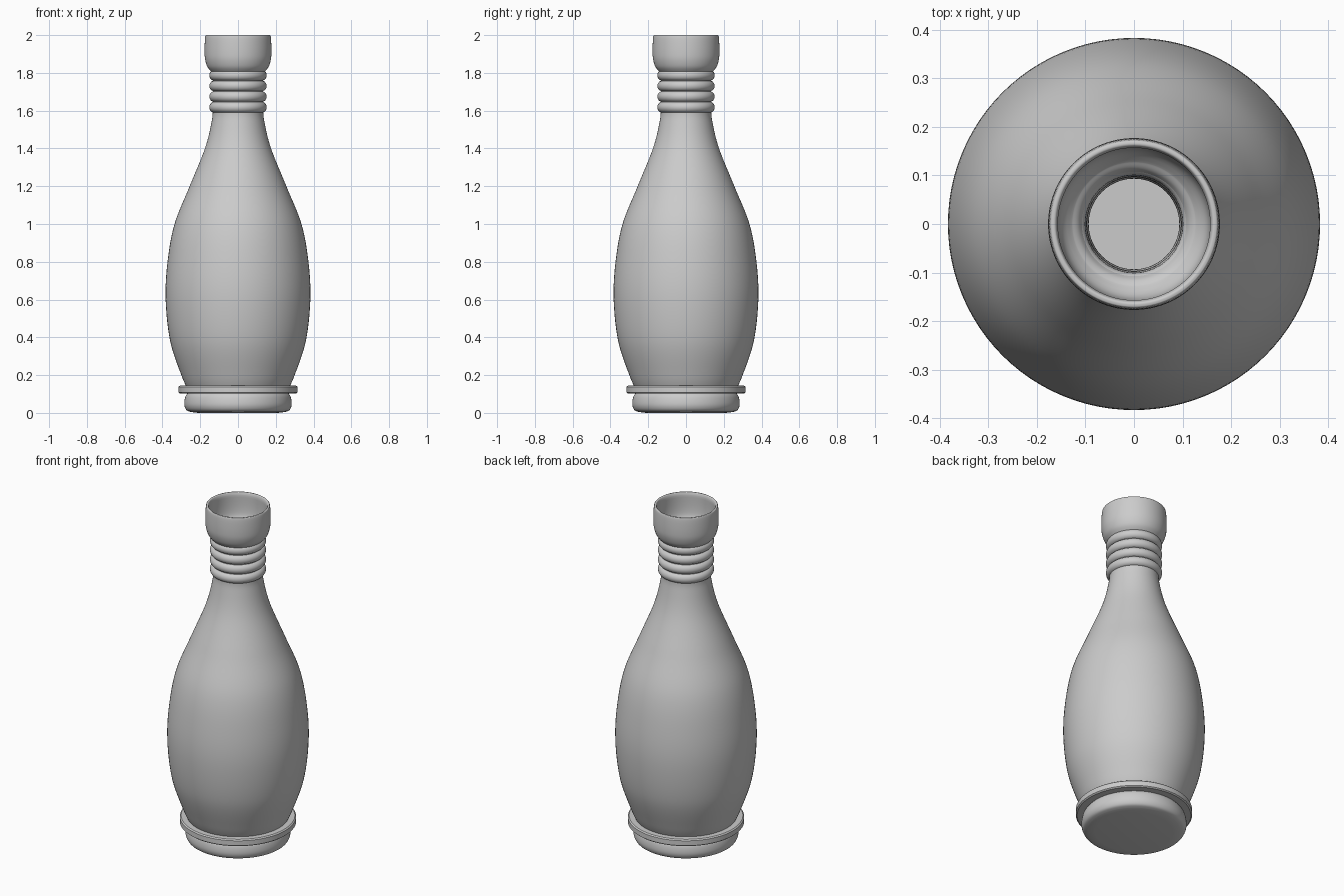
import bpy, math

if "Cube" in bpy.data.objects:
    bpy.data.objects.remove(bpy.data.objects["Cube"])

SEG = 96


def smooth_path(pts, n=8):
    """Catmull-Rom curve through (radius, height) points."""
    p = [pts[0]] + pts + [pts[-1]]
    out = []
    for i in range(1, len(p) - 2):
        a, b, c, d = p[i - 1:i + 3]
        for k in range(n):
            t = k / n
            out.append(tuple(0.5 * (2 * b[j] + (c[j] - a[j]) * t
                       + (2 * a[j] - 5 * b[j] + 4 * c[j] - d[j]) * t * t
                       + (3 * b[j] - a[j] - 3 * c[j] + d[j]) * t ** 3) for j in (0, 1)))
    return out + [pts[-1]]


def lathe(name, profile, closed=False, angle=40):
    """Spin a profile about z; points on the axis become poles."""
    verts, faces, rows = [], [], []
    for r, z in profile:
        n = SEG if r > 1e-6 else 1
        rows.append((len(verts), n))
        for i in range(n):
            a = 2 * math.pi * i / SEG
            verts.append((r * math.cos(a), r * math.sin(a), z))
    pairs = list(zip(rows, rows[1:])) + ([(rows[-1], rows[0])] if closed else [])
    for (s, n), (t, m) in pairs:
        for i in range(SEG):
            j = (i + 1) % SEG
            f = [s + i % n, s + j % n, t + j % m, t + i % m]
            faces.append(list(dict.fromkeys(f)))
    mesh = bpy.data.meshes.new(name)
    mesh.from_pydata(verts, [], faces)
    ob = bpy.data.objects.new(name, mesh)
    bpy.context.collection.objects.link(ob)
    bpy.ops.object.select_all(action='DESELECT')
    ob.select_set(True)
    bpy.context.view_layer.objects.active = ob
    bpy.ops.object.shade_smooth_by_angle(angle=math.radians(angle))
    return ob


# Hollow bottle: foot, body, neck, cup-shaped mouth, then the inner wall down to the floor
foot = smooth_path([(0.25, 0.005), (0.272, 0.014), (0.283, 0.035), (0.284, 0.06),
                    (0.278, 0.088), (0.266, 0.105)], 4)
body = smooth_path([(0.266, 0.125), (0.30, 0.2), (0.359, 0.38), (0.383, 0.6),
                    (0.373, 0.8), (0.336, 1.0), (0.256, 1.2), (0.175, 1.4),
                    (0.14, 1.54), (0.133, 1.62), (0.132, 1.8)])
cup = smooth_path([(0.143, 1.808), (0.162, 1.832), (0.174, 1.87), (0.177, 1.91),
                   (0.176, 1.96), (0.173, 1.994), (0.168, 2.0), (0.161, 1.998),
                   (0.157, 1.985)], 4)
bowl = smooth_path([(0.157, 1.985), (0.157, 1.91), (0.15, 1.86), (0.128, 1.83)], 4)
inner = smooth_path([(0.128, 1.83), (0.112, 1.815), (0.1, 1.78), (0.096, 1.7), (0.097, 1.6),
                     (0.14, 1.4), (0.221, 1.2), (0.301, 1.0), (0.338, 0.8),
                     (0.348, 0.6), (0.324, 0.38), (0.265, 0.2), (0.235, 0.1)])
lathe("bottle", [(0, 0), (0.21, 0)] + foot + body + cup + bowl[1:] + inner[1:]
      + [(0.2, 0.05), (0.0, 0.05)])

# Flat collar above the foot, with slightly eased edges
lathe("base_collar", [(0.25, 0.103), (0.308, 0.103), (0.315, 0.109),
                      (0.315, 0.138), (0.308, 0.144), (0.25, 0.144)], closed=True)

# Four rounded rings stacked on the neck
for k in range(4):
    zc = 1.618 + 0.0565 * k
    ring = [(0.126 + 0.026 * math.cos(a), zc + 0.028 * math.sin(a))
            for a in (2 * math.pi * i / 20 for i in range(20))]
    lathe(f"neck_ring_{k + 1}", ring, closed=True)
